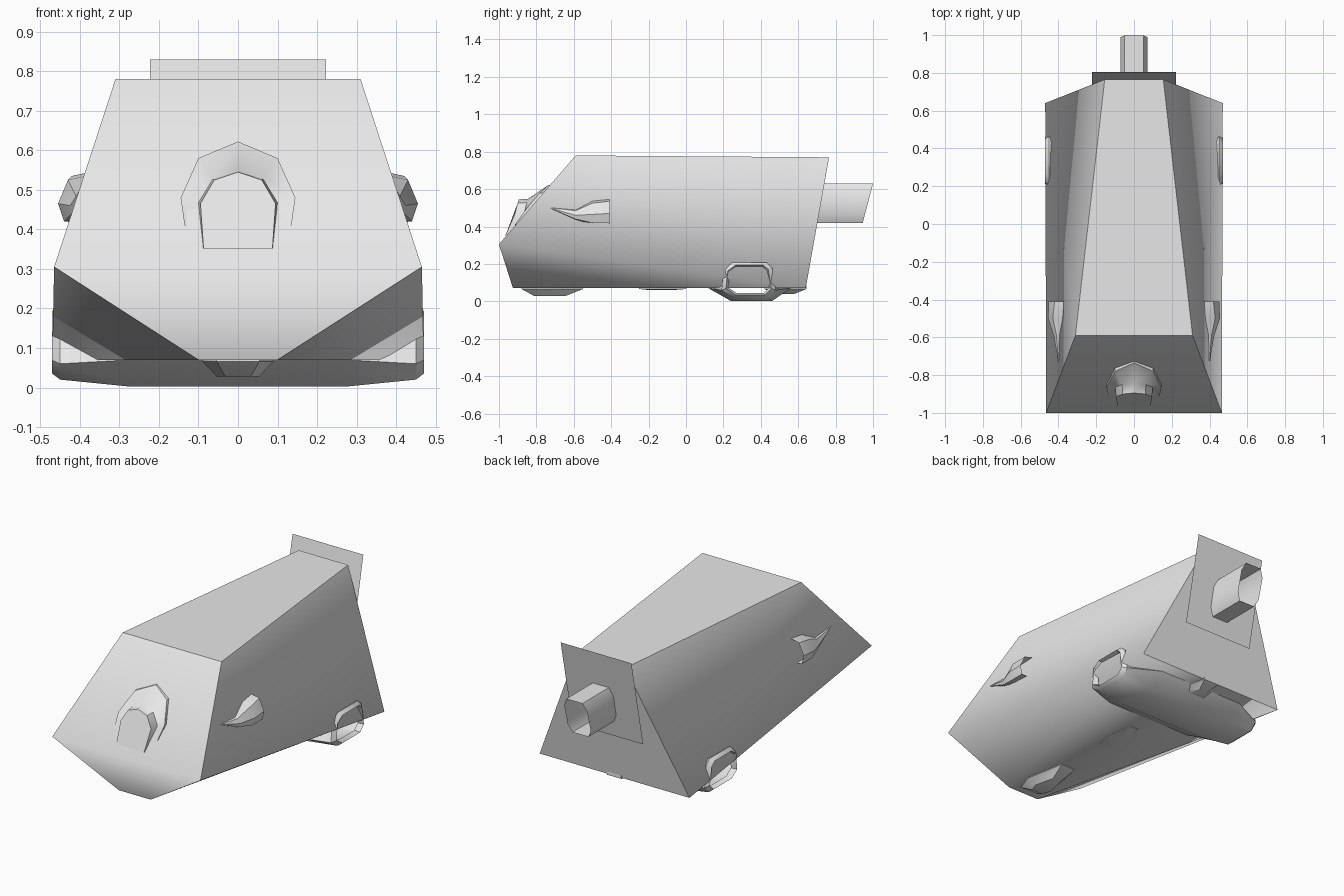
import bpy, bmesh, math

if "Cube" in bpy.data.objects:
    bpy.data.objects.remove(bpy.data.objects["Cube"])

grey = bpy.data.materials.new("light_grey")
grey.diffuse_color = (0.8, 0.8, 0.8, 1)
grey.use_nodes = True
grey.node_tree.nodes["Principled BSDF"].inputs["Base Color"].default_value = grey.diffuse_color


def finish(name, bm, angle=35, mirror=False):
    """Turn a bmesh into a named, shaded object."""
    me = bpy.data.meshes.new(name)
    bm.to_mesh(me)
    bm.free()
    me.materials.append(grey)
    ob = bpy.data.objects.new(name, me)
    bpy.context.collection.objects.link(ob)
    if angle:
        bpy.ops.object.select_all(action='DESELECT')
        ob.select_set(True)
        bpy.context.view_layer.objects.active = ob
        bpy.ops.object.shade_smooth_by_angle(angle=math.radians(angle))
    if mirror:
        ob.modifiers.new("mirror", 'MIRROR').use_axis = (True, False, False)
    return ob


def loft(name, rings, closed=True, cap_start=False, cap_end=False, angle=35, mirror=False):
    """Skin a list of cross-sections with equal point counts."""
    bm = bmesh.new()
    vs = [[bm.verts.new(p) for p in r] for r in rings]
    n = len(rings[0])
    for a, b in zip(vs, vs[1:]):
        for i in range(n if closed else n - 1):
            j = (i + 1) % n
            bm.faces.new((a[i], a[j], b[j], b[i]))
    if cap_start:
        bm.faces.new(vs[0])
    if cap_end:
        bm.faces.new(vs[-1])
    bmesh.ops.remove_doubles(bm, verts=bm.verts, dist=1e-5)
    bmesh.ops.recalc_face_normals(bm, faces=bm.faces)
    return finish(name, bm, angle, mirror)


# Hull: five corner pairs (right side, then left side)
corners = {
    "nose": (0.465, -1.0, 0.305), "chin": (0.10, -0.925, 0.07),
    "brow": (0.31, -0.59, 0.78), "tail": (0.155, 0.765, 0.77),
    "heel": (0.47, 0.64, 0.07)}
bm = bmesh.new()
R = {k: bm.verts.new(p) for k, p in corners.items()}
L = {k: bm.verts.new((-p[0], p[1], p[2])) for k, p in corners.items()}
for a, b in (("chin", "nose"), ("nose", "brow"), ("brow", "tail"),
             ("tail", "heel"), ("heel", "chin")):
    bm.faces.new((L[a], R[a], R[b], L[b]))
for S in (R, L):
    for tri in (("nose", "heel", "brow"), ("brow", "heel", "tail"), ("nose", "chin", "heel")):
        bm.faces.new([S[k] for k in tri])
bmesh.ops.recalc_face_normals(bm, faces=bm.faces)
# Soft folds across the nose, along the sides and under the belly
soft = [{R["nose"], L["nose"]}]
for S in (R, L):
    soft += [{S["nose"], S["heel"]}, {S["brow"], S["heel"]}, {S["chin"], S["heel"]}]
for f in bm.faces:
    f.smooth = True
for e in bm.edges:
    e.smooth = set(e.verts) in soft
finish("hull", bm, angle=None)

# Thin rear plate
bm = bmesh.new()
bm.faces.new([bm.verts.new(p) for p in (
    (0.222, 0.70, 0.33), (-0.222, 0.70, 0.33), (-0.222, 0.806, 0.83), (0.222, 0.806, 0.83))])
finish("rear_plate", bm)

# Open exhaust pipe with a slanted end
section = [(-0.05, 0.63), (0.05, 0.63), (0.072, 0.585), (0.072, 0.465),
           (0.05, 0.42), (-0.05, 0.42), (-0.072, 0.465), (-0.072, 0.585)]
loft("exhaust_pipe", [
    [(x, 0.70, z) for x, z in section],
    [(x, 0.945 + (z - 0.42) * 0.262, z) for x, z in section]], angle=60)


# Arched hood on the sloping nose
def arch(half):
    return [(-x, y, z) for x, y, z in half] + [(x, y, z) for x, y, z in reversed(half[:-1])]


lip = [(0.087, -0.966, 0.35), (0.095, -0.915, 0.465), (0.06, -0.90, 0.525), (0, -0.895, 0.545)]
throat = [(x * 1.05, y + 0.05, z + 0.003) for x, y, z in lip]
collar = [(0.135, -0.915, 0.41), (0.145, -0.865, 0.48), (0.10, -0.78, 0.58), (0, -0.735, 0.622)]
root = [(x, y + 0.06, z) for x, y, z in collar]
loft("nose_hood", [arch(r) for r in (lip, throat, collar, root)],
     closed=False, cap_start=True)

# Side nozzles, open to the rear with a pointed front
loft("side_nozzle", [
    [(x, -0.41, z) for x, z in ((0.35, 0.55), (0.42, 0.535), (0.452, 0.47), (0.44, 0.42), (0.38, 0.415))],
    [(x, -0.50, z) for x, z in ((0.36, 0.54), (0.43, 0.525), (0.455, 0.465), (0.44, 0.42), (0.39, 0.42))],
    [(x, -0.59, z) for x, z in ((0.37, 0.495), (0.41, 0.485), (0.425, 0.46), (0.42, 0.44), (0.39, 0.43))],
    [(0.40, -0.73, 0.50)] * 5], closed=False, mirror=True)

# Cross tube under the rear, wide in the middle, open at both ends
middle = [(0.12, 0.07), (0.24, 0.002), (0.46, 0.002), (0.56, 0.07),
          (0.46, 0.12), (0.43, 0.13), (0.25, 0.13), (0.20, 0.12)]
end = [(0.19, 0.06), (0.25, 0.02), (0.44, 0.02), (0.48, 0.06),
       (0.46, 0.18), (0.43, 0.208), (0.25, 0.208), (0.20, 0.17)]


def shrink(pts, k):
    return [(0.335 + (y - 0.335) * k, 0.115 + (z - 0.115) * k) for y, z in pts]


half = [(0.27, middle), (0.45, end), (0.47, shrink(end, 0.84)), (0.44, shrink(end, 0.75))]
stations = [(-x, s) for x, s in reversed(half)] + half
loft("cross_tube", [[(x, y, z) for y, z in s] for x, s in stations])


# Shallow scoops along the belly
def scoop(name, w, y0, y1, depth):
    d = y1 - y0
    rim = [(-w, y0 + d * 0.3), (-w * 0.6, y0), (w * 0.6, y0), (w, y0 + d * 0.3),
           (w * 0.5, y1), (-w * 0.5, y1)]
    cy = y0 + d * 0.42
    loft(name, [[(x, y, 0.085) for x, y in rim],
                [(x, y, 0.066) for x, y in rim],
                [(x * 0.6, cy + (y - cy) * 0.5, 0.07 - depth) for x, y in rim]],
         cap_end=True)


scoop("front_belly_scoop", 0.09, -0.88, -0.55, 0.042)
scoop("middle_belly_scoop", 0.05, -0.25, 0.0, 0.01)
scoop("rear_belly_scoop", 0.09, 0.42, 0.645, 0.03)
